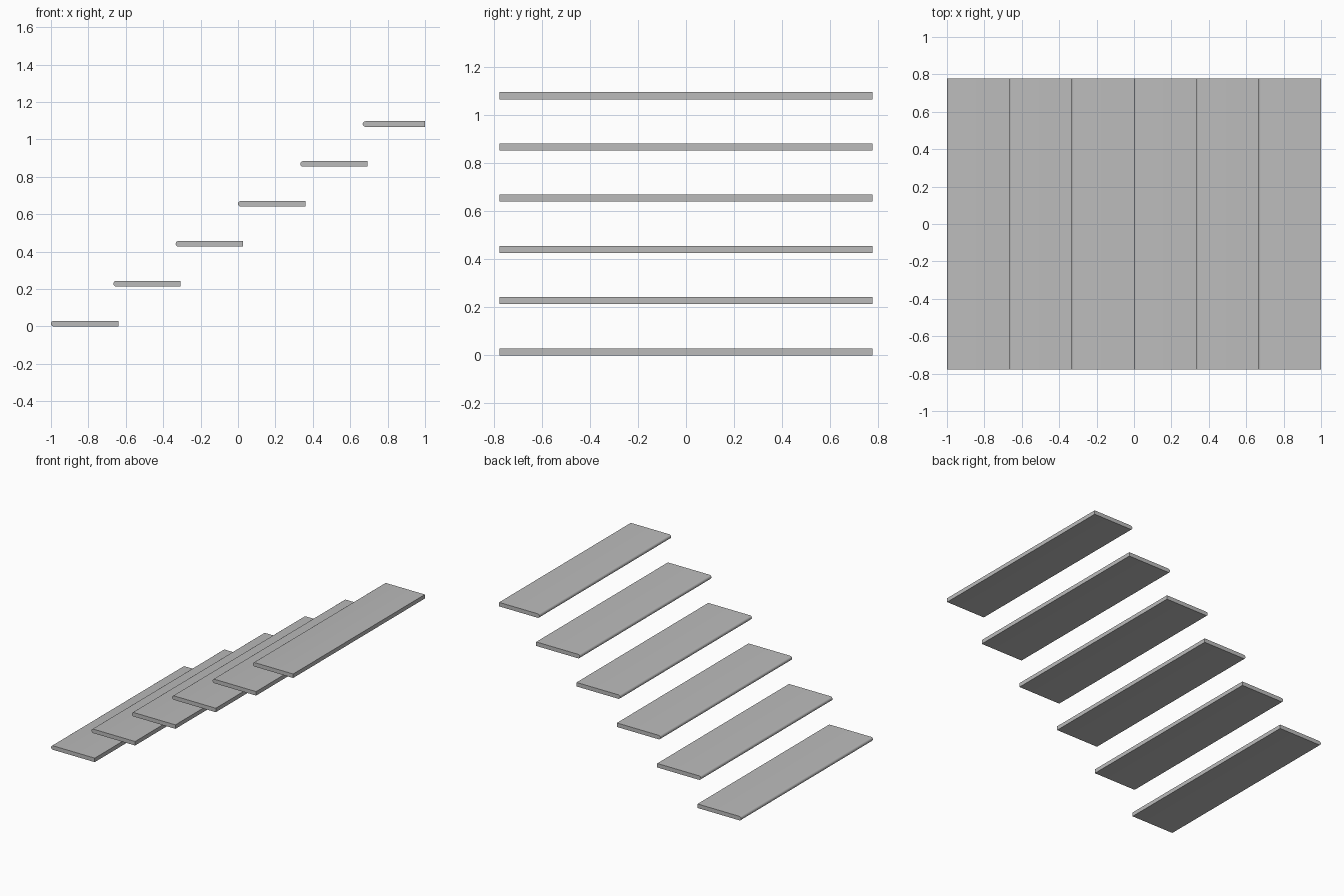
import bpy, bmesh, math

cube = bpy.data.objects.get("Cube")
if cube:
    bpy.data.objects.remove(cube, do_unlink=True)

COUNT, RUN, RISE = 6, 1 / 3, 0.2134
THICK, HALF_LENGTH, OVERLAP = 0.03, 0.777, 0.027

grey = bpy.data.materials.new("plain_grey")
grey.use_nodes = True
colour = (0.5, 0.5, 0.5, 1)
grey.diffuse_color = colour
grey.node_tree.nodes["Principled BSDF"].inputs["Base Color"].default_value = colour


def make_tread(name, x0, x1, z0):
    """Board with a rounded nose on -x and a square back edge on +x."""
    r = THICK / 2
    nose = [(x0 + r - r * math.sin(a), z0 + r + r * math.cos(a))
            for a in (math.pi * i / 8 for i in range(9))]
    profile = [(x1, z0 + THICK)] + nose + [(x1, z0)]
    bm = bmesh.new()
    face = bm.faces.new([bm.verts.new((x, -HALF_LENGTH, z)) for x, z in profile])
    out = bmesh.ops.extrude_face_region(bm, geom=[face])
    verts = [g for g in out["geom"] if isinstance(g, bmesh.types.BMVert)]
    bmesh.ops.translate(bm, verts=verts, vec=(0, 2 * HALF_LENGTH, 0))
    bmesh.ops.recalc_face_normals(bm, faces=bm.faces)
    mesh = bpy.data.meshes.new(name)
    bm.to_mesh(mesh)
    bm.free()
    mesh.materials.append(grey)
    obj = bpy.data.objects.new(name, mesh)
    bpy.context.collection.objects.link(obj)
    # Smooth the nose only
    bpy.ops.object.select_all(action="DESELECT")
    obj.select_set(True)
    bpy.context.view_layer.objects.active = obj
    bpy.ops.object.shade_smooth_by_angle(angle=math.radians(35))


# Treads climb towards +x; the top one has no overlap behind it
for i in range(COUNT):
    start = -1 + i * RUN
    back = start + RUN + (OVERLAP if i < COUNT - 1 else 0)
    make_tread(f"tread_{i + 1}", start, back, i * RISE)
